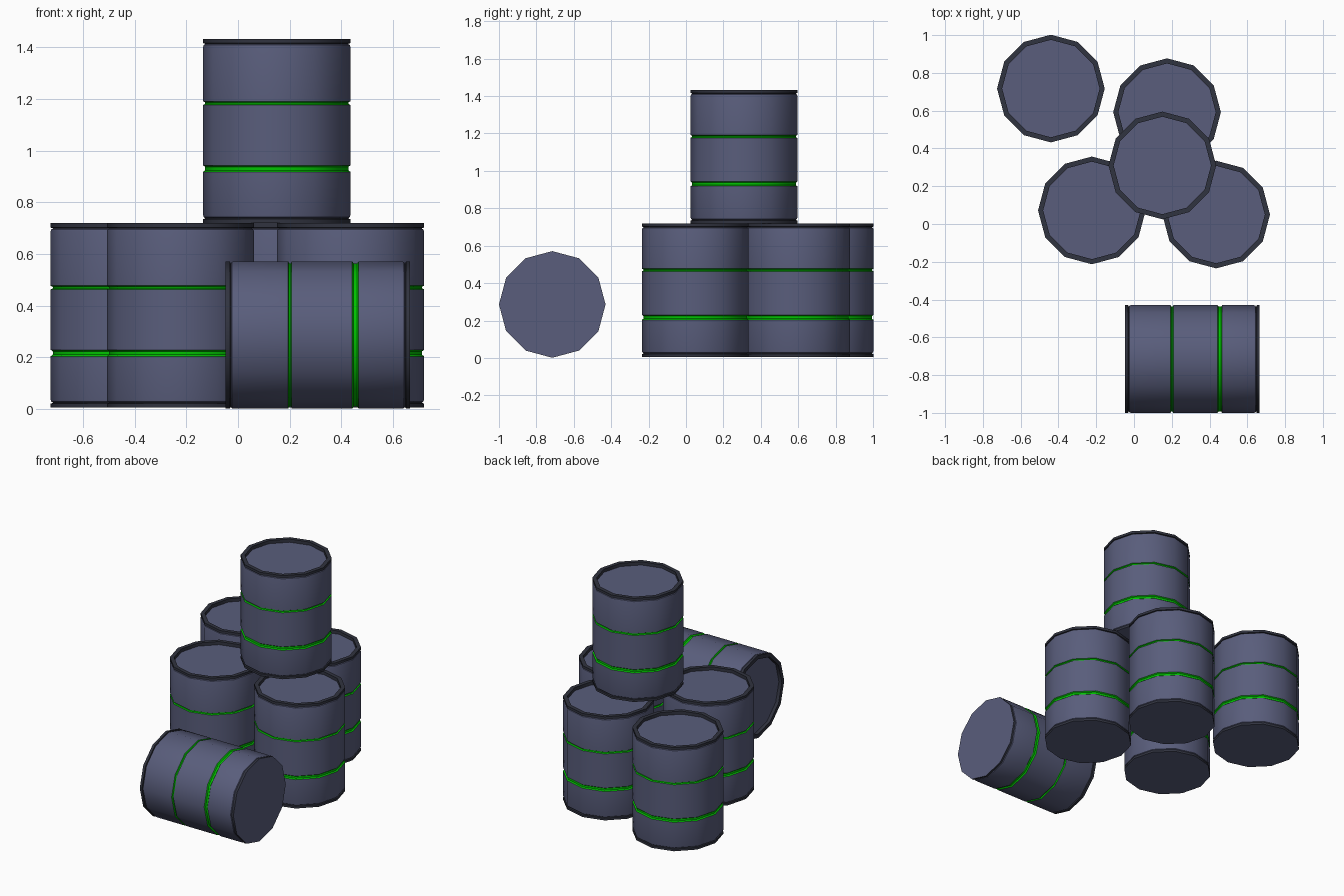
import bpy, bmesh
from math import cos, sin, pi, radians

if "Cube" in bpy.data.objects:
    bpy.data.objects.remove(bpy.data.objects["Cube"])

SIDES = 12
R = 0.285        # outer radius
N = 0.277        # radius at the bottom of grooves
H = 0.713        # drum height


def material(name, rgb):
    m = bpy.data.materials.new(name)
    m.diffuse_color = (*rgb, 1)
    m.use_nodes = True
    m.node_tree.nodes["Principled BSDF"].inputs["Base Color"].default_value = m.diffuse_color
    return m


BODY, RIM, GREEN = 0, 1, 2
mats = [material("drum_paint", (0.1, 0.11, 0.2)),
        material("dark_rim", (0.03, 0.033, 0.05)),
        material("green_band", (0.0, 0.55, 0.0))]

# Profile from bottom to top: radius, height, material of the strip up to the next point
profile = [
    (R, 0.0, RIM), (R, 0.015, RIM), (N, 0.017, RIM), (N, 0.019, BODY),
    (R - 0.002, 0.023, BODY), (R, 0.030, BODY),
    # lower, wider green groove
    (R, 0.198, GREEN), (N, 0.204, GREEN), (N, 0.217, GREEN), (R, 0.223, BODY),
    # upper green groove
    (R, 0.457, GREEN), (N, 0.461, GREEN), (N, 0.467, GREEN), (R, 0.471, BODY),
    # top shoulder, rim and recessed lid
    (R, 0.682, BODY), (R - 0.002, 0.689, BODY), (N, 0.692, RIM), (N, 0.694, RIM),
    (R, 0.696, RIM), (R, H, RIM), (R - 0.027, H, RIM), (R - 0.027, H - 0.022, BODY),
]


def drum_mesh():
    bm = bmesh.new()
    rings = [[bm.verts.new((r * cos(2 * pi * i / SIDES), r * sin(2 * pi * i / SIDES), z))
              for i in range(SIDES)] for r, z, _ in profile]
    for k in range(len(rings) - 1):
        a, b = rings[k], rings[k + 1]
        for i in range(SIDES):
            j = (i + 1) % SIDES
            f = bm.faces.new((a[i], a[j], b[j], b[i]))
            f.material_index = profile[k][2]
    # flat base and lid
    bm.faces.new(rings[0][::-1])
    bm.faces.new(rings[-1])
    me = bpy.data.meshes.new("drum")
    bm.to_mesh(me)
    bm.free()
    for m in mats:
        me.materials.append(m)
    return me


# Every drum shares one mesh: name, base position, tilt about y
mesh = drum_mesh()
drums = [
    ("drum_back_left", (-0.44, 0.717, 0.006), 0),
    ("drum_back_right", (0.175, 0.592, 0.006), 0),
    ("drum_front_left", (-0.223, 0.072, 0.006), 0),
    ("drum_front_right", (0.435, 0.05, 0.006), 0),
    ("drum_stacked", (0.15, 0.31, 0.72), 0),
    ("drum_lying", (0.665, -0.715, 0.286), -90),
]
for name, loc, tilt in drums:
    ob = bpy.data.objects.new(name, mesh)
    ob.location = loc
    ob.rotation_euler.y = radians(tilt)
    bpy.context.collection.objects.link(ob)

# Smooth walls, sharp rims
bpy.context.view_layer.objects.active = ob
ob.select_set(True)
bpy.ops.object.shade_smooth_by_angle(angle=radians(35))
